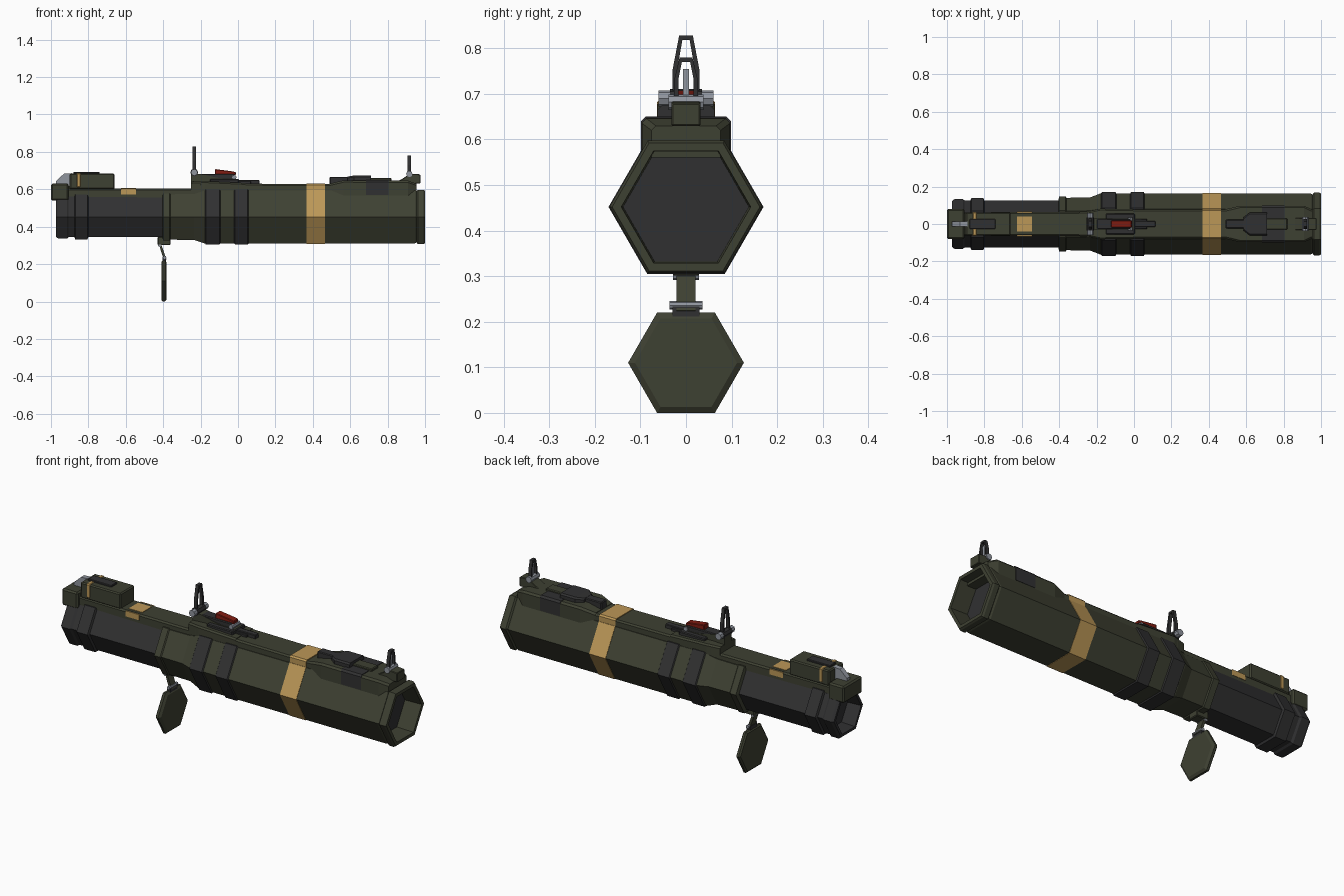
import bpy, bmesh, math

if "Cube" in bpy.data.objects:
    bpy.data.objects.remove(bpy.data.objects["Cube"])


def material(name, r, g, b):
    m = bpy.data.materials.new(name)
    m.diffuse_color = (r, g, b, 1)
    m.use_nodes = True
    m.node_tree.nodes["Principled BSDF"].inputs["Base Color"].default_value = m.diffuse_color
    return m


OLIVE = material("olive", 0.048, 0.052, 0.032)
DARK = material("dark", 0.03, 0.03, 0.031)
TAN = material("tan", 0.5, 0.31, 0.095)
RED = material("red", 0.22, 0.012, 0.006)
STEEL = material("steel", 0.28, 0.3, 0.34)
CZ = 0.452


def finish(name, bm, mat, bevel=0):
    bmesh.ops.recalc_face_normals(bm, faces=bm.faces)
    me = bpy.data.meshes.new(name)
    bm.to_mesh(me)
    bm.free()
    ob = bpy.data.objects.new(name, me)
    bpy.context.collection.objects.link(ob)
    me.materials.append(mat)
    if bevel:
        mod = ob.modifiers.new("bevel", 'BEVEL')
        mod.width = bevel
        mod.segments = 1
    return ob


def loft(name, rings, mat):
    """Skin closed rings of points, capping both ends."""
    bm = bmesh.new()
    loops = [[bm.verts.new(p) for p in ring] for ring in rings]
    n = len(loops[0])
    for a, b in zip(loops, loops[1:]):
        for i in range(n):
            j = (i + 1) % n
            bm.faces.new((a[i], a[j], b[j], b[i]))
    bm.faces.new(loops[0][::-1])
    bm.faces.new(loops[-1])
    return finish(name, bm, mat)


def hex_tube(name, stations, mat, cz=CZ):
    """Hexagonal body along x from (x, corner radius) stations."""
    return loft(name, [[(x, r * math.cos(k * math.pi / 3), cz + r * math.sin(k * math.pi / 3))
                        for k in range(6)] for x, r in stations], mat)


def rail(name, stations, z0, mat, chamfer=0.008):
    """Chamfered block along x from (x, half width, top z) stations."""
    return loft(name, [[(x, -w, z0), (x, w, z0), (x, w, z - chamfer), (x, w - chamfer, z),
                        (x, chamfer - w, z), (x, -w, z - chamfer)] for x, w, z in stations], mat)


def side_prism(name, profile, w, mat, bevel=0):
    """Extrude an xz profile across y."""
    ob = loft(name, [[(x, y, z) for x, z in profile] for y in (-w, w)], mat)
    if bevel:
        mod = ob.modifiers.new("bevel", 'BEVEL')
        mod.width = bevel
        mod.segments = 1
    return ob


def box(name, x0, x1, w, z0, z1, mat, bevel=0):
    return side_prism(name, [(x0, z0), (x1, z0), (x1, z1), (x0, z1)], w, mat, bevel)


def rod(name, x, z, r, w, mat):
    return side_prism(name, [(x + r * math.cos(k * math.pi / 4), z + r * math.sin(k * math.pi / 4))
                             for k in range(8)], w, mat)


def sight_frame(name, x, t, outer, inner):
    """Upright frame: outer half outline minus inner half outline, mirrored in y."""
    bm = bmesh.new()

    def path(half):
        return [(y, z) for y, z in half] + [(-y, z) for y, z in reversed(half)]
    o, i = path(outer), path(inner)
    grid = [[bm.verts.new((xx, y, z)) for y, z in p]
            for xx, p in ((x - t, o), (x - t, i), (x + t, i), (x + t, o))]
    for k in range(4):
        a, b = grid[k], grid[(k + 1) % 4]
        for j in range(len(a) - 1):
            bm.faces.new((a[j], a[j + 1], b[j + 1], b[j]))
    bm.faces.new([g[0] for g in grid])
    bm.faces.new([g[-1] for g in grid])
    return finish(name, bm, DARK)


# Hexagonal tube sections, open at both ends
hex_tube("rear_tube", [(-0.88, 0.10), (-0.972, 0.108), (-0.972, 0.124), (-0.96, 0.133),
                       (-0.915, 0.133), (-0.905, 0.125), (-0.38, 0.125)], DARK)
hex_tube("rear_ring", [(-0.875, 0.125), (-0.87, 0.138), (-0.805, 0.138), (-0.80, 0.125)], DARK)
hex_tube("middle_tube", [(-0.405, 0.125), (-0.40, 0.146), (-0.365, 0.146), (-0.36, 0.14),
                         (-0.235, 0.142), (-0.18, 0.163), (-0.05, 0.163)], OLIVE)
for i, (a, b) in enumerate([(-0.178, -0.093), (-0.022, 0.058)]):
    hex_tube(f"grip_ring_{i}", [(a, 0.16), (a + 0.006, 0.17), (b - 0.006, 0.17), (b, 0.16)], DARK)
hex_tube("front_tube", [(-0.1, 0.163), (0.945, 0.163), (0.955, 0.158), (0.962, 0.168),
                        (0.99, 0.168), (1.0, 0.162), (1.0, 0.142), (0.90, 0.138)], OLIVE)
hex_tube("muzzle_disc", [(0.895, 0.14), (0.902, 0.14)], DARK)
hex_tube("bore_liner", [(-0.895, 0.105), (-0.877, 0.10)], DARK)
hex_tube("tan_band", [(0.366, 0.1655), (0.464, 0.1655)], TAN)

# Top rails and tan patches
rail("rear_rail", [(-0.91, 0.062, 0.604), (-0.2, 0.066, 0.604)], 0.54, OLIVE)
rail("front_rail", [(-0.2, 0.078, 0.632), (0.94, 0.078, 0.624)], 0.56, OLIVE)
rail("tan_rail_band", [(0.366, 0.0805, 0.632), (0.464, 0.0805, 0.632)], 0.56, TAN)
box("tan_patch", -0.626, -0.545, 0.04, 0.575, 0.6065, TAN)
for s in (-1, 1):
    patch = box("tan_patch_side", -0.626, -0.545, 0.003, 0.573, 0.603, TAN)
    patch.location.y = s * 0.0625

# Rear end block, box and latch
box("rear_block", -1.0, -0.905, 0.08, 0.54, 0.63, OLIVE, 0.008)
box("rear_box", -0.90, -0.66, 0.062, 0.60, 0.684, OLIVE, 0.006)
box("rear_box_foot", -0.93, -0.66, 0.055, 0.59, 0.62, OLIVE)
box("rear_box_stripe", -0.864, -0.84, 0.064, 0.61, 0.6865, TAN, 0.005)
box("rear_box_plate", -0.88, -0.74, 0.026, 0.68, 0.693, DARK, 0.003)
side_prism("rear_latch", [(-0.972, 0.625), (-0.89, 0.625), (-0.89, 0.686), (-0.93, 0.684),
                          (-0.972, 0.645)], 0.014, STEEL)

# Trigger housing and safety
rail("trigger_base", [(-0.25, 0.066, 0.64), (-0.18, 0.082, 0.644), (0.04, 0.078, 0.634)], 0.58, OLIVE)
side_prism("trigger_block", [(-0.25, 0.62), (0.0, 0.62), (0.0, 0.655), (-0.10, 0.66),
                             (-0.20, 0.682), (-0.25, 0.684)], 0.03, OLIVE)
box("trigger_plate", -0.15, 0.005, 0.055, 0.63, 0.655, DARK, 0.004)
box("trigger_bar", -0.20, -0.02, 0.028, 0.65, 0.682, DARK, 0.004)
box("trigger_tongue", -0.01, 0.115, 0.016, 0.625, 0.65, DARK, 0.003)
box("tongue_pad", 0.0, 0.07, 0.028, 0.625, 0.644, DARK, 0.003)
side_prism("red_trigger", [(-0.122, 0.678), (-0.012, 0.675), (-0.012, 0.692), (-0.03, 0.696),
                           (-0.122, 0.708)], 0.02, RED, 0.003)
rod("trigger_pin", -0.02, 0.664, 0.012, 0.034, STEEL)

# Rear sight
rod("rear_sight_rod", -0.234, 0.69, 0.018, 0.06, STEEL)
rod("rear_sight_hub", -0.234, 0.69, 0.021, 0.035, DARK)
sight_frame("rear_sight", -0.234, 0.009, [(0.03, 0.69), (0.03, 0.75), (0.015, 0.828)],
            [(0.02, 0.69), (0.02, 0.75), (0.008, 0.818)])

# Front housing, cover strips and front sight
rail("front_housing", [(0.49, 0.079, 0.63), (0.565, 0.097, 0.648), (0.91, 0.097, 0.646),
                       (0.955, 0.076, 0.63)], 0.56, OLIVE, 0.01)
rail("housing_band", [(0.685, 0.099, 0.65), (0.805, 0.099, 0.65)], 0.57, DARK, 0.01)
box("cover_strip", 0.49, 0.62, 0.024, 0.625, 0.667, DARK, 0.004)
rail("cover_plate", [(0.585, 0.035, 0.668), (0.62, 0.062, 0.674), (0.71, 0.062, 0.674)], 0.64, DARK)
box("cover_tail", 0.70, 0.82, 0.03, 0.64, 0.66, OLIVE, 0.004)
side_prism("front_sight_base", [(0.83, 0.63), (0.975, 0.63), (0.975, 0.68), (0.92, 0.684),
                                (0.885, 0.66)], 0.032, OLIVE, 0.003)
rod("front_sight_rod", 0.916, 0.682, 0.017, 0.038, STEEL)
sight_frame("front_sight", 0.916, 0.009, [(0.026, 0.685), (0.026, 0.73), (0.014, 0.78)],
            [(0.017, 0.685), (0.017, 0.73), (0.009, 0.77)])
box("front_sight_post", 0.913, 0.919, 0.007, 0.68, 0.755, STEEL)

# Hanging rear cover on its hinge arm
hex_tube("end_cover", [(-0.409, 0.118), (-0.402, 0.127), (-0.39, 0.127), (-0.381, 0.112)], OLIVE, 0.11)
side_prism("cover_arm", [(-0.423, 0.305), (-0.412, 0.31), (-0.382, 0.225), (-0.394, 0.215)], 0.021, OLIVE)
box("arm_mount", -0.43, -0.36, 0.03, 0.302, 0.345, OLIVE, 0.004)
rod("cover_hinge", -0.392, 0.236, 0.009, 0.036, STEEL)
rod("arm_pin", -0.418, 0.302, 0.01, 0.028, STEEL)
box("cover_lug", -0.404, -0.384, 0.03, 0.21, 0.238, DARK)
